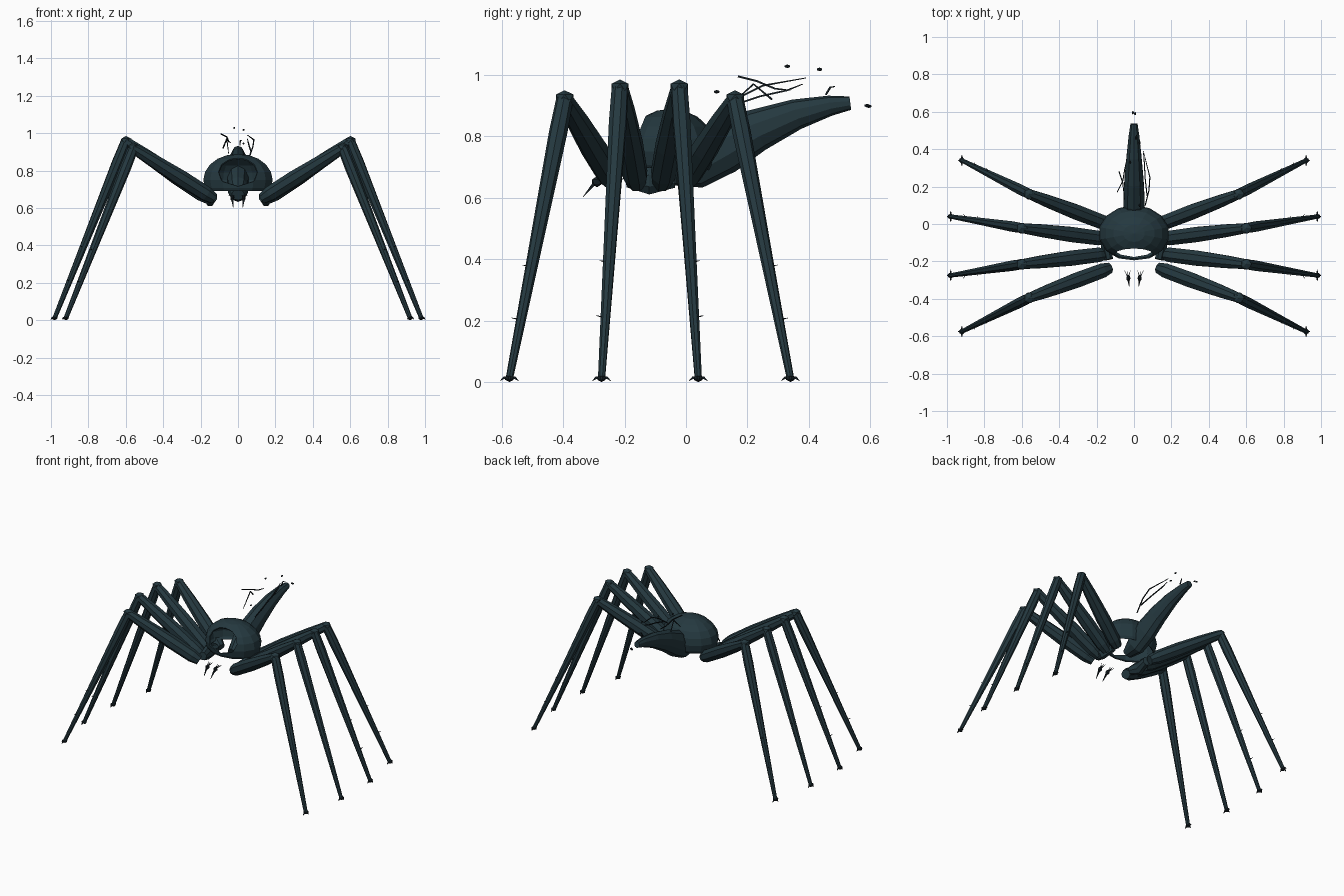
import bpy, bmesh, math
from mathutils import Vector

if "Cube" in bpy.data.objects:
    bpy.data.objects.remove(bpy.data.objects["Cube"])


def material(name, colour):
    m = bpy.data.materials.new(name)
    m.use_nodes = True
    m.diffuse_color = colour
    m.node_tree.nodes["Principled BSDF"].inputs["Base Color"].default_value = colour
    return m


SHELL = material("dark slate shell", (0.018, 0.040, 0.050, 1))
BRISTLE = material("near black bristle", (0.008, 0.014, 0.018, 1))


def finish(bm, name, mat):
    bmesh.ops.recalc_face_normals(bm, faces=bm.faces)
    mesh = bpy.data.meshes.new(name)
    bm.to_mesh(mesh)
    bm.free()
    mesh.materials.append(mat)
    ob = bpy.data.objects.new(name, mesh)
    bpy.context.collection.objects.link(ob)
    return ob


def tube(bm, points, radii, sides=8):
    """Capped tube; each radius is a number or a (side, up) pair."""
    points = [Vector(p) for p in points]
    rings = []
    for i, p in enumerate(points):
        d = points[min(i + 1, len(points) - 1)] - points[max(i - 1, 0)]
        d.normalize()
        side = d.cross(Vector((0, 0, 1)))
        if side.length < 0.01:
            side = Vector((1, 0, 0))
        side.normalize()
        up = side.cross(d)
        r = radii[i]
        rs, ru = r if isinstance(r, tuple) else (r, r)
        ring = []
        for k in range(sides):
            a = math.tau * (k + 0.5) / sides
            ring.append(bm.verts.new(p + side * rs * math.cos(a) + up * ru * math.sin(a)))
        rings.append(ring)
    for a, b in zip(rings, rings[1:]):
        for k in range(sides):
            n = (k + 1) % sides
            bm.faces.new((a[k], a[n], b[n], b[k]))
    bm.faces.new(rings[0])
    bm.faces.new(rings[-1])


def blob(bm, centre, size):
    new = bmesh.ops.create_icosphere(bm, subdivisions=1, radius=1)["verts"]
    bmesh.ops.scale(bm, vec=size, verts=new)
    bmesh.ops.translate(bm, vec=centre, verts=new)


# Hollow hood, open at the front and below
bm = bmesh.new()
bmesh.ops.create_uvsphere(bm, u_segments=14, v_segments=10, radius=1)
bmesh.ops.scale(bm, vec=(0.19, 0.15, 0.14), verts=bm.verts)
bmesh.ops.translate(bm, vec=(0, -0.05, 0.75), verts=bm.verts)
for co, no in (((0, -0.18, 0.75), (0, -0.12, 0.05)), ((0, 0, 0.69), (0, 0, -1))):
    bmesh.ops.bisect_plane(bm, geom=bm.verts[:] + bm.edges[:] + bm.faces[:],
                           plane_co=co, plane_no=no, clear_outer=True)
hood = finish(bm, "hood", SHELL)
thick = hood.modifiers.new("thickness", "SOLIDIFY")
thick.thickness = 0.008

# Long abdomen rising to the rear
bm = bmesh.new()
tube(bm,
     [(0, -0.06, 0.67), (0, 0.02, 0.70), (0, 0.12, 0.76), (0, 0.23, 0.82),
      (0, 0.36, 0.872), (0, 0.47, 0.90), (0, 0.535, 0.908)],
     [(0.035, 0.03), (0.055, 0.075), (0.06, 0.085), (0.054, 0.07),
      (0.042, 0.05), (0.030, 0.033), (0.020, 0.022)], 10)
finish(bm, "abdomen", SHELL)

# Legs: hip, knee and foot of each on the left, then mirrored
LEGS = {
    "front": ((0.13, -0.235, 0.65), (0.56, -0.395, 0.92), (0.92, -0.575, 0.012)),
    "mid_front": ((0.15, -0.16, 0.645), (0.60, -0.215, 0.955), (0.98, -0.275, 0.012)),
    "mid_rear": ((0.15, -0.08, 0.645), (0.60, -0.022, 0.955), (0.98, 0.04, 0.012)),
    "rear": ((0.13, -0.005, 0.65), (0.56, 0.16, 0.92), (0.92, 0.34, 0.012)),
}
for side, s in (("left", 1), ("right", -1)):
    for name, joints in LEGS.items():
        hip, knee, foot = [Vector((s * x, y, z)) for x, y, z in joints]
        bm = bmesh.new()
        tube(bm, [hip, hip.lerp(knee, 0.1), hip.lerp(knee, 0.4), hip.lerp(knee, 0.75), knee],
             [0.030, 0.042, 0.044, 0.037, 0.028])
        finish(bm, f"{name}_{side}_upper_leg", SHELL)
        bm = bmesh.new()
        tube(bm, [knee, knee.lerp(foot, 0.12), knee.lerp(foot, 0.55), foot],
             [0.028, 0.030, 0.021, 0.012])
        finish(bm, f"{name}_{side}_lower_leg", SHELL)
        bm = bmesh.new()
        blob(bm, knee + Vector((0, 0, 0.005)), (0.033, 0.033, 0.025))
        finish(bm, f"{name}_{side}_knee", SHELL)

        # Foot pad, claws and small spurs along the shin
        bm = bmesh.new()
        blob(bm, foot, (0.018, 0.016, 0.012))
        for dx, dy in ((0, 1), (0, -1), (s * 0.7, 0)):
            tube(bm, [foot, foot + Vector((dx * 0.02, dy * 0.018, 0.002)),
                      foot + Vector((dx * 0.03, dy * 0.03, -0.008))],
                 [0.008, 0.006, 0.001], 4)
        out = 1 if foot.y > knee.y else -1
        for t in (0.6, 0.79):
            p = knee.lerp(foot, t)
            tube(bm, [p, p + Vector((s * 0.012, out * 0.03, 0.006))], [0.005, 0.001], 4)
        finish(bm, f"{name}_{side}_claws", BRISTLE)

    # Hip block joining the leg roots under the hood
    bm = bmesh.new()
    tube(bm, [(s * 0.135, -0.19, 0.66), (s * 0.15, -0.12, 0.655), (s * 0.135, -0.04, 0.66)],
         [(0.025, 0.028), (0.03, 0.048), (0.025, 0.03)])
    finish(bm, f"{side}_hip_block", SHELL)

    # Fang with feathery hairs
    bm = bmesh.new()
    blob(bm, (s * 0.03, -0.29, 0.652), (0.012, 0.018, 0.018))
    tube(bm, [(s * 0.03, -0.30, 0.645), (s * 0.026, -0.335, 0.603)], [0.007, 0.001], 4)
    for dx in (-0.015, 0, 0.015):
        tube(bm, [(s * 0.03, -0.29, 0.655), (s * 0.035 + dx, -0.25, 0.67)], [0.004, 0.001], 4)
    finish(bm, f"{side}_fang", BRISTLE)

# Jointed bristles above the abdomen
BRISTLES = [
    [(0.06, 0.10, 0.87), (0.08, 0.18, 0.93), (0.085, 0.25, 0.965), (0.05, 0.39, 0.99)],
    [(0.07, 0.15, 0.90), (0.06, 0.24, 0.93), (0.055, 0.33, 0.95), (0.05, 0.38, 0.97)],
    [(-0.09, 0.17, 0.995), (-0.06, 0.23, 0.98), (-0.05, 0.29, 0.955), (-0.04, 0.34, 0.95)],
    [(-0.08, 0.28, 0.92), (-0.06, 0.22, 0.97), (-0.05, 0.13, 0.89)],
    [(0.01, 0.455, 0.935), (0.012, 0.47, 0.96), (0.02, 0.485, 0.962)],
]
bm = bmesh.new()
for path in BRISTLES:
    tube(bm, path, [0.004] * (len(path) - 1) + [0.002], 4)
finish(bm, "abdomen_bristles", BRISTLE)

# Small floating beads
bm = bmesh.new()
for c in ((-0.02, 0.33, 1.028), (0.03, 0.435, 1.018), (0.03, 0.10, 0.945),
          (0.006, 0.59, 0.90), (-0.006, 0.595, 0.898)):
    blob(bm, c, (0.006, 0.010, 0.006))
finish(bm, "beads", BRISTLE)
